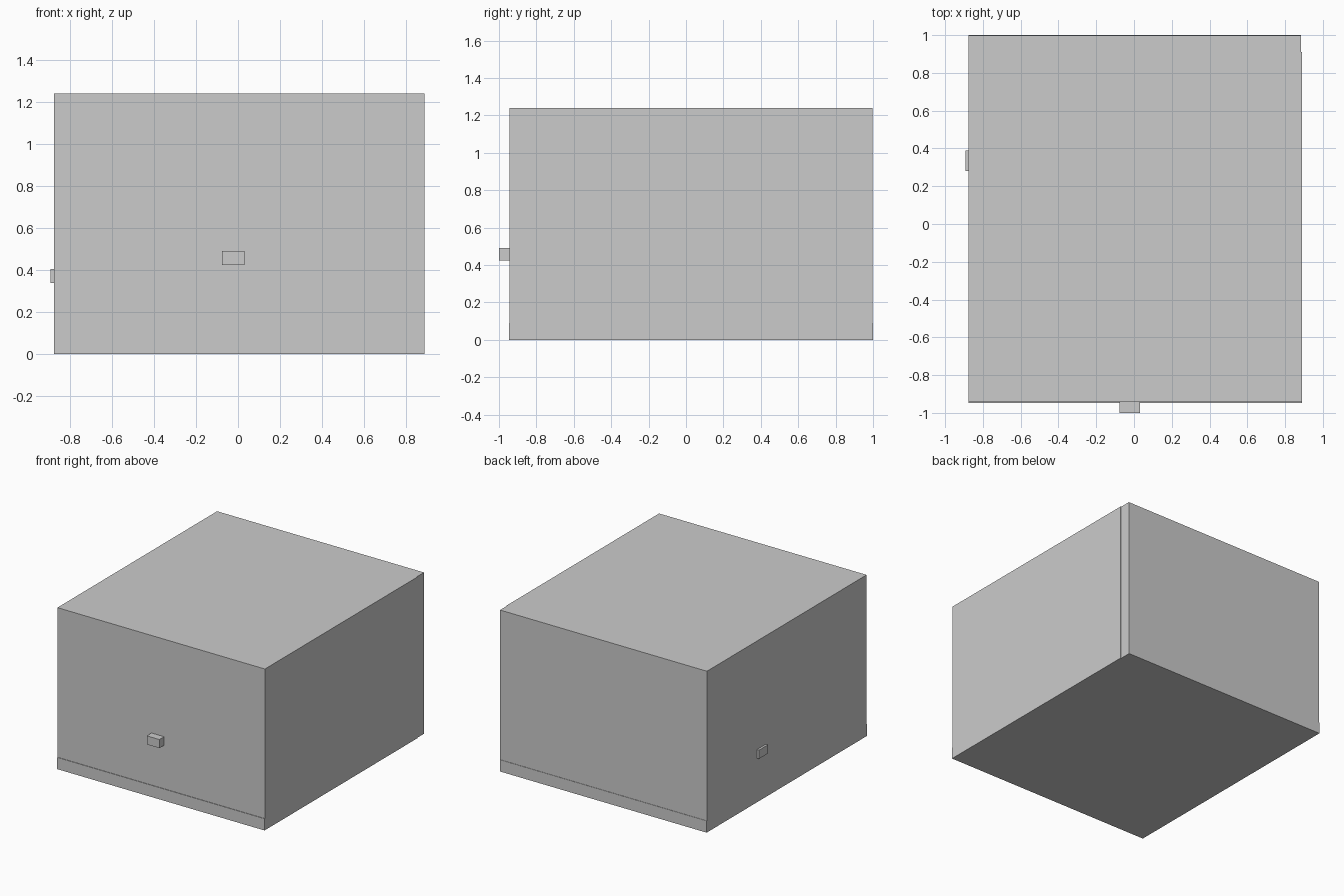
import bpy

if "Cube" in bpy.data.objects:
    bpy.data.objects.remove(bpy.data.objects["Cube"])


def box(name, x, y, z):
    """Axis-aligned box from (min, max) pairs."""
    bpy.ops.mesh.primitive_cube_add(
        size=1, location=[(a + b) / 2 for a, b in (x, y, z)])
    ob = bpy.context.object
    ob.name = name
    ob.scale = [b - a for a, b in (x, y, z)]
    bpy.ops.object.transform_apply(location=False, rotation=False, scale=True)
    return ob


def extrude_profile(name, outline, z0, z1):
    """Solid prism from a plan outline."""
    n = len(outline)
    verts = [(x, y, z) for z in (z0, z1) for x, y in outline]
    faces = [tuple(reversed(range(n))), tuple(range(n, 2 * n))]
    faces += [(i, (i + 1) % n, n + (i + 1) % n, n + i) for i in range(n)]
    mesh = bpy.data.meshes.new(name)
    mesh.from_pydata(verts, [], faces)
    ob = bpy.data.objects.new(name, mesh)
    bpy.context.collection.objects.link(ob)
    return ob


def plan(y0, y1):
    # Plan outline with a shallow step on the right side near the back
    return [(-0.876, y0), (0.889, y0), (0.889, 0.91),
            (0.884, 0.91), (0.884, y1), (-0.876, y1)]


BASE_TOP = 0.09

# Base band, very slightly proud at front and back
extrude_profile("base", plan(-0.947, 1.0), 0, BASE_TOP)

# Main body
extrude_profile("body", plan(-0.943, 0.997), BASE_TOP, 1.24)

# Block handle on the front
box("front_handle", (-0.076, 0.031), (-1.0, -0.943), (0.424, 0.49))

# Shallow block on the left side
box("side_block", (-0.893, -0.876), (0.28, 0.388), (0.338, 0.405))
